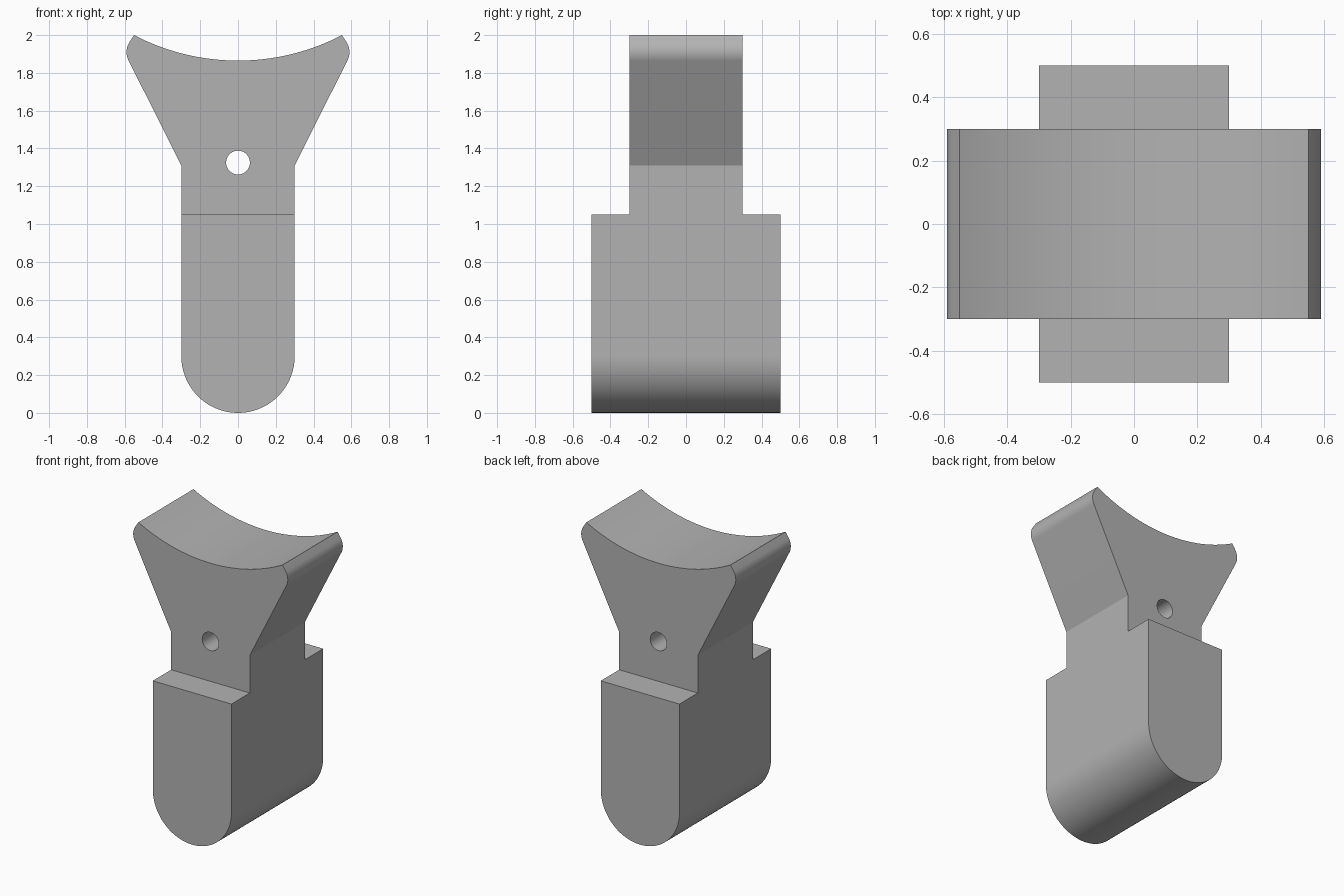
import bpy, bmesh
from math import radians, sin, cos, asin

default = bpy.data.objects.get("Cube")
if default:
    bpy.data.objects.remove(default, do_unlink=True)

HALF_WIDTH, SHOULDER_Z, NECK_Z = 0.3, 1.05, 1.31
BASE_HALF_DEPTH, HEAD_HALF_DEPTH = 0.5, 0.3


def arc(cx, cz, r, start, end, steps):
    """Points on an arc in the XZ plane, angles in degrees."""
    angles = [radians(start + (end - start) * i / steps) for i in range(steps + 1)]
    return [(cx + r * cos(a), cz + r * sin(a)) for a in angles]


def extrude(name, outline, y0, y1):
    """Solid made by extruding an XZ outline along Y."""
    bm = bmesh.new()
    face = bm.faces.new([bm.verts.new((x, y0, z)) for x, z in outline])
    result = bmesh.ops.extrude_face_region(bm, geom=[face])
    verts = [g for g in result["geom"] if isinstance(g, bmesh.types.BMVert)]
    bmesh.ops.translate(bm, verts=verts, vec=(0, y1 - y0, 0))
    bmesh.ops.recalc_face_normals(bm, faces=bm.faces)
    mesh = bpy.data.meshes.new(name)
    bm.to_mesh(mesh)
    bm.free()
    obj = bpy.data.objects.new(name, mesh)
    bpy.context.collection.objects.link(obj)
    return obj


# Silhouette: round foot, straight sides, flared head with rounded tips, saddle top
tip_x, top_z, dip_z = 0.55, 2.0, 1.865
sag = top_z - dip_z
saddle_r = (tip_x ** 2 + sag ** 2) / (2 * sag)
spread = asin(tip_x / saddle_r) * 180 / 3.14159265
right_tip = [(HALF_WIDTH, NECK_Z)] + arc(0.49, 1.91, 0.1, -27, 30, 12)
saddle = arc(0, dip_z + saddle_r, saddle_r, -90 + spread, -90 - spread, 40)
left_tip = [(-x, z) for x, z in reversed(right_tip)]
foot = arc(0, HALF_WIDTH, HALF_WIDTH, 180, 360, 64)
body = extrude("support_post", foot + right_tip + saddle + left_tip,
               -BASE_HALF_DEPTH, BASE_HALF_DEPTH)

# Cutters: front and back steps above the shoulder, and the pin hole
step = [(-1, SHOULDER_Z), (1, SHOULDER_Z), (1, 3), (-1, 3)]
hole = arc(0, 1.325, 0.063, 0, 360, 48)[:-1]
cutters = [extrude("front_step_cutter", step, -1, -HEAD_HALF_DEPTH),
           extrude("back_step_cutter", step, HEAD_HALF_DEPTH, 1),
           extrude("pin_hole_cutter", hole, -1, 1)]

bpy.context.view_layer.objects.active = body
body.select_set(True)
for cutter in cutters:
    mod = body.modifiers.new(cutter.name, "BOOLEAN")
    mod.operation, mod.solver, mod.object = "DIFFERENCE", "EXACT", cutter
    bpy.ops.object.modifier_apply(modifier=mod.name)
    bpy.data.objects.remove(cutter, do_unlink=True)

# Single grey finish
grey = bpy.data.materials.new("plain_grey")
grey.use_nodes = True
colour = (0.45, 0.45, 0.45, 1)
grey.diffuse_color = colour
grey.node_tree.nodes["Principled BSDF"].inputs["Base Color"].default_value = colour
body.data.materials.clear()
body.data.materials.append(grey)
bpy.ops.object.shade_smooth_by_angle(angle=radians(20))
